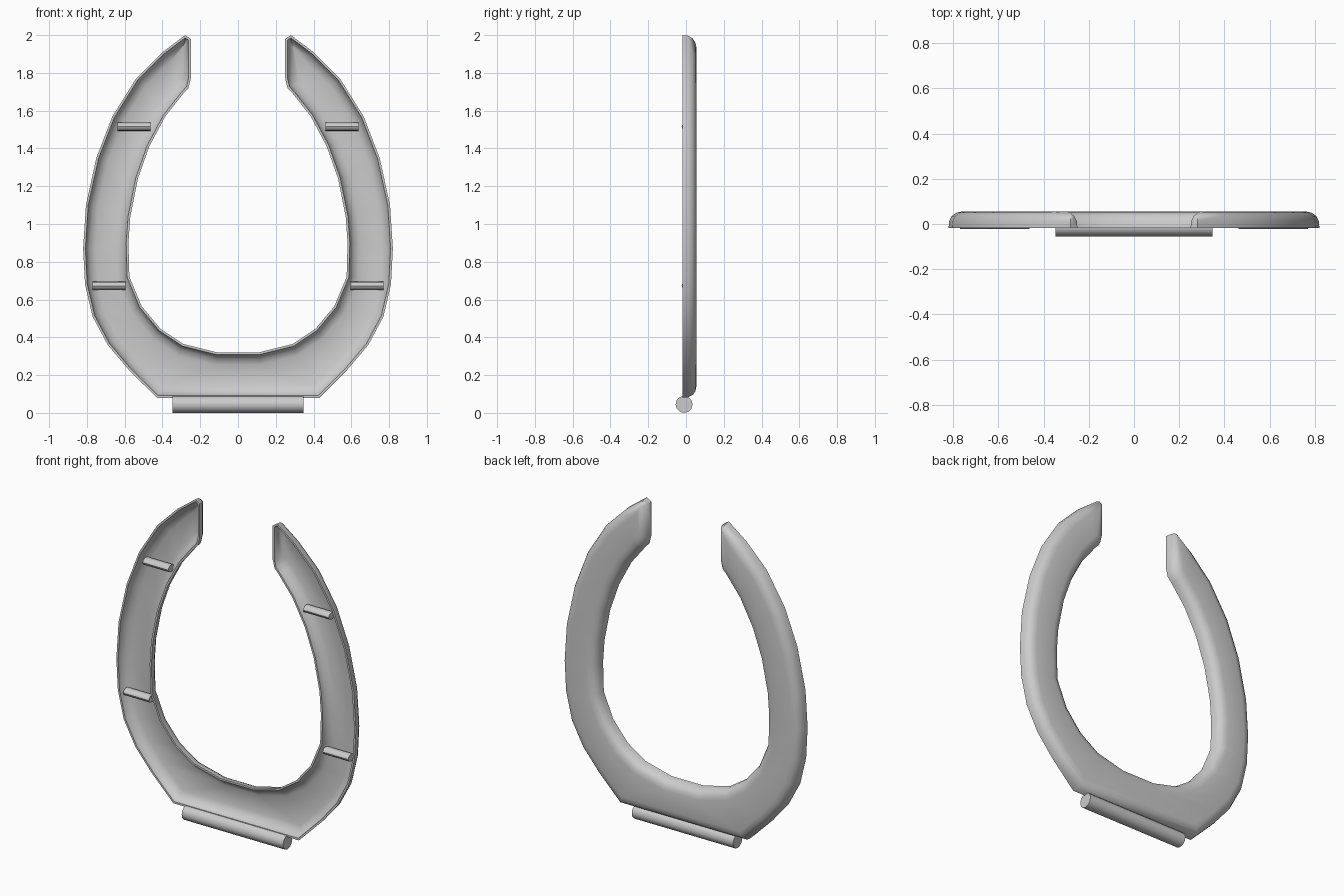
import bpy, bmesh, math
from mathutils import Vector

cube = bpy.data.objects.get("Cube")
if cube:
    bpy.data.objects.remove(cube)

grey = bpy.data.materials.new("plain_grey")
grey.use_nodes = True
grey.diffuse_color = (0.6, 0.6, 0.6, 1)
grey.node_tree.nodes["Principled BSDF"].inputs["Base Color"].default_value = (0.6, 0.6, 0.6, 1)

# Half outlines (x, z), from the hinge end round to the open tip
OUTER = [(0, .08), (.43, .08), (.58, .23), (.69, .36), (.77, .51), (.81, .68), (.82, .87),
         (.805, 1.1), (.75, 1.35), (.665, 1.57), (.54, 1.77), (.4, 1.91), (.28, 2), (.25, 1.98)]
INNER = [(0, .32), (.11, .32), (.29, .365), (.41, .445), (.51, .565), (.575, .72), (.58, .9),
         (.57, 1.04), (.53, 1.24), (.47, 1.41), (.385, 1.57), (.29, 1.69), (.262, 1.72), (.25, 1.77)]
# Shell section (inset, y): rounded back, thin rim, hollow front
SECTION = [(.06, .055), (.035, .05), (.015, .036), (.003, .012), (0, -.018),
           (.012, -.018), (.016, 0), (.035, .022), (.065, .036)]


def mirrored(half):
    return [Vector((-x, z)) for x, z in reversed(half[1:])] + [Vector(p) for p in half]


def inset(loop, d):
    """Move every edge of a counter-clockwise loop inwards by d."""
    n, result = len(loop), []
    for i, p in enumerate(loop):
        a = (p - loop[i - 1]).normalized()
        b = (loop[(i + 1) % n] - p).normalized()
        na, nb = Vector((-a.y, a.x)), Vector((-b.y, b.x))
        result.append(p + (na + nb) * d / (1 + na.dot(nb)))
    # collapse short edges that have turned inside out
    for i in range(n):
        j = (i + 1) % n
        if (result[j] - result[i]).dot(loop[j] - loop[i]) < 0:
            mid = (result[i] + result[j]) / 2
            result[i], result[j] = mid, mid.copy()
    return result


def finish(name, bm, angle):
    bmesh.ops.remove_doubles(bm, verts=bm.verts, dist=1e-5)
    bmesh.ops.recalc_face_normals(bm, faces=bm.faces)
    mesh = bpy.data.meshes.new(name)
    bm.to_mesh(mesh)
    bm.free()
    mesh.materials.append(grey)
    ob = bpy.data.objects.new(name, mesh)
    bpy.context.collection.objects.link(ob)
    bpy.ops.object.select_all(action='DESELECT')
    ob.select_set(True)
    bpy.context.view_layer.objects.active = ob
    bpy.ops.object.shade_smooth_by_angle(angle=math.radians(angle))
    return ob


# Open-ended ring shell
outline = mirrored(OUTER) + mirrored(INNER)[::-1]
count = len(outline)
bm = bmesh.new()
rings = [[bm.verts.new((p.x, y, p.y)) for p in inset(outline, d)] for d, y in SECTION]
for r, s in zip(rings, rings[1:]):
    for i in range(count):
        j = (i + 1) % count
        bm.faces.new((r[i], r[j], s[j], s[i]))
for r in (rings[0], rings[-1]):
    for i in range(count // 2 - 1):
        bm.faces.new((r[i], r[i + 1], r[count - 2 - i], r[count - 1 - i]))
finish("ring_shell", bm, 50)


def rod(name, x0, x1, y, z, ry, rz, sides):
    """Cylinder lying along x with an oval section."""
    bm = bmesh.new()
    bmesh.ops.create_cone(bm, cap_ends=True, segments=sides, radius1=1, radius2=1, depth=1)
    for v in bm.verts:
        c = v.co.copy()
        v.co = ((x0 + x1) / 2 + c.z * (x1 - x0), y + c.x * ry, z + c.y * rz)
    return finish(name, bm, 40)


# Hinge bar and four resting bumpers
rod("hinge_bar", -.347, .347, -.01, .045, .045, .045, 12)
for side, sign in (("left", 1), ("right", -1)):
    for level, x0, x1, z in (("upper", .462, .637, 1.515), ("lower", .595, .77, .673)):
        rod(f"{side}_{level}_bumper", sign * min(x0, x1) if sign > 0 else -x1,
            x1 if sign > 0 else -x0, .008, z, .031, .022, 12)
